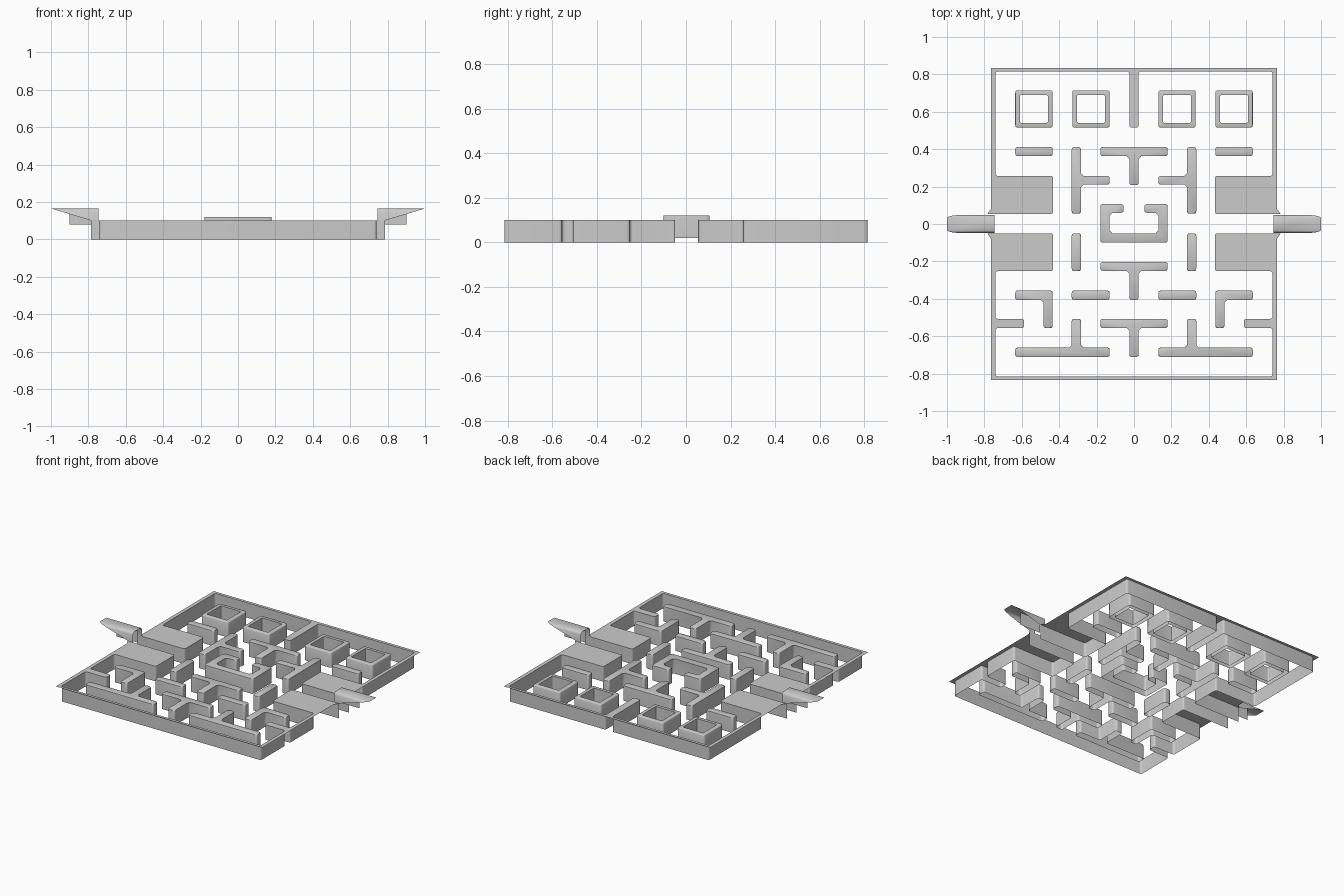
import bpy, bmesh
from mathutils import Vector

if "Cube" in bpy.data.objects:
    bpy.data.objects.remove(bpy.data.objects["Cube"])

grey = bpy.data.materials.new("light_grey")
grey.diffuse_color = (0.6, 0.6, 0.6, 1)
grey.use_nodes = True
grey.node_tree.nodes["Principled BSDF"].inputs["Base Color"].default_value = grey.diffuse_color
TOP = 0.1


def finish(name, bm):
    me = bpy.data.meshes.new(name)
    bm.to_mesh(me)
    bm.free()
    ob = bpy.data.objects.new(name, me)
    bpy.context.collection.objects.link(ob)
    me.materials.append(grey)
    bpy.ops.object.select_all(action='DESELECT')
    ob.select_set(True)
    bpy.context.view_layer.objects.active = ob
    bpy.ops.object.shade_smooth_by_angle(angle=0.9)
    return ob


def rounded(pts, r=0.014, closed=True, seg=4):
    """Replace each corner by a short curve."""
    pts = [Vector(p) for p in pts]
    out = []
    for i, p in enumerate(pts):
        if not closed and i in (0, len(pts) - 1):
            out.append(p)
            continue
        a, b = pts[i - 1] - p, pts[(i + 1) % len(pts)] - p
        a, b = p + a.normalized() * r, p + b.normalized() * r
        for k in range(seg + 1):
            t = k / seg
            out.append(a * (1 - t) ** 2 + p * 2 * t * (1 - t) + b * t * t)
    return out


def ccw(pts):
    area = sum(pts[i - 1][0] * p[1] - p[0] * pts[i - 1][1] for i, p in enumerate(pts))
    return pts if area > 0 else pts[::-1]


def drop_walls(bm, rim, z0, pairs):
    """Hang a wall below the rim vertices."""
    low = [bm.verts.new((v.co.x, v.co.y, z0)) for v in rim]
    for i, j in pairs:
        bm.faces.new((low[i], low[j], rim[j], rim[i]))
    return [bm.edges.get((rim[i], rim[j])) for i, j in pairs]


def soften(bm, edges):
    bmesh.ops.bevel(bm, geom=edges, offset=0.005, segments=2, profile=0.5, affect='EDGES')


def loop_pairs(n):
    return [(i, (i + 1) % n) for i in range(n)]


def island(name, pts, z0=0.0):
    """Hollow raised wall, open underneath."""
    loop = rounded(ccw(pts))
    bm = bmesh.new()
    rim = [bm.verts.new((p.x, p.y, z0 + TOP)) for p in loop]
    bm.faces.new(rim)
    soften(bm, drop_walls(bm, rim, z0, loop_pairs(len(rim))))
    finish(name, bm)


def box(x0, x1, y0, y1):
    return [(x0, y0), (x1, y0), (x1, y1), (x0, y1)]


def square_ring(name, x0, x1, y0, y1, w=0.026):
    bm = bmesh.new()
    outer = rounded(box(x0, x1, y0, y1))
    inner = rounded(box(x0 + w, x1 - w, y0 + w, y1 - w), 0.006)
    o = [bm.verts.new((p.x, p.y, TOP)) for p in outer]
    n = [bm.verts.new((p.x, p.y, TOP)) for p in inner]
    pairs = loop_pairs(len(o))
    for i, j in pairs:
        bm.faces.new((o[i], o[j], n[j], n[i]))
    edges = drop_walls(bm, o, 0, pairs)
    drop_walls(bm, n, 0, [(j, i) for i, j in pairs])
    soften(bm, edges)
    finish(name, bm)


def both_sides(name, pts):
    island("left_" + name, pts)
    island("right_" + name, [(-x, y) for x, y in pts])


def sym(left):
    """Complete a left half outline with its mirror image."""
    return left + [(-x, y) for x, y in reversed(left)]


# square rings at the back
for x0 in (-0.635, -0.33, 0.13, 0.435):
    square_ring("square_ring", x0, x0 + 0.2, 0.515, 0.715)

# paired walls
both_sides("back_bar", box(-0.635, -0.435, 0.363, 0.411))
both_sides("side_tee", [(-0.333, 0.055), (-0.284, 0.055), (-0.284, 0.21), (-0.13, 0.21),
                        (-0.13, 0.257), (-0.284, 0.257), (-0.284, 0.411), (-0.333, 0.411)])
both_sides("side_bar", box(-0.333, -0.284, -0.252, -0.05))
both_sides("front_bar", box(-0.333, -0.13, -0.405, -0.356))
both_sides("front_hook", [(-0.635, -0.356), (-0.635, -0.405), (-0.484, -0.405),
                          (-0.484, -0.556), (-0.435, -0.556), (-0.435, -0.356)])
both_sides("front_tee", [(-0.635, -0.71), (-0.13, -0.71), (-0.13, -0.661), (-0.284, -0.661),
                         (-0.284, -0.507), (-0.333, -0.507), (-0.333, -0.661), (-0.635, -0.661)])

# centre tees
for y in (0.411, -0.202, -0.507):
    island("centre_tee", sym([(-0.18, y), (-0.18, y - 0.048), (-0.025, y - 0.048),
                              (-0.025, y - 0.203)]))

# raised centre pen with a gap at the back
island("centre_pen", sym([(-0.056, 0.06), (-0.056, 0.106), (-0.18, 0.106), (-0.18, -0.1)])[:4]
       + [(0.18, -0.1), (0.18, 0.106), (0.056, 0.106), (0.056, 0.06),
          (0.13, 0.06), (0.13, -0.05), (-0.13, -0.05), (-0.13, 0.06)], z0=0.02)


# outer border: thin wall along the playfield plus a flat flange outwards
def border(name, left_path, side):
    path = rounded(sym(left_path), closed=False)
    frame = [Vector(p) for p in ((0.765, side * 0.08), (0.765, side * 0.835),
                                 (-0.765, side * 0.835), (-0.765, side * 0.08))]
    if side < 0:
        path.reverse()
        frame.reverse()
    bm = bmesh.new()
    rim = [bm.verts.new((p.x, p.y, TOP)) for p in path]
    bm.faces.new(rim + [bm.verts.new((p.x, p.y, TOP)) for p in frame])
    drop_walls(bm, rim, 0, [(i, i + 1) for i in range(len(rim) - 1)])
    finish(name, bm)


border("back_border", [(-0.785, 0.053), (-0.432, 0.053), (-0.432, 0.257), (-0.74, 0.257),
                       (-0.74, 0.815), (-0.025, 0.815), (-0.025, 0.515)], 1)
border("front_border", [(-0.785, -0.05), (-0.432, -0.05), (-0.432, -0.252), (-0.74, -0.252),
                        (-0.74, -0.507), (-0.587, -0.507), (-0.587, -0.556), (-0.74, -0.556),
                        (-0.74, -0.815)], -1)

# slanted tunnel hoods with a centre fin
half = [(-0.048, 0.089), (-0.048, 0.148), (-0.043, 0.159), (-0.035, 0.165)]
arch = half + [(-y, z) for y, z in reversed(half)]
for s, side in ((-1, "left"), (1, "right")):
    bm = bmesh.new()
    near = [bm.verts.new((s * 0.745, y, z)) for y, z in arch]
    far = [bm.verts.new((s * (1 - (0.165 - z) / 0.3), y, z)) for y, z in arch]
    for i in range(len(arch) - 1):
        quad = (near[i], far[i], far[i + 1], near[i + 1])
        bm.faces.new(quad if s > 0 else quad[::-1])
    finish(side + "_tunnel_hood", bm)
    bm = bmesh.new()
    bm.faces.new([bm.verts.new((s * x, 0, z)) for x, z in
                  ((0.745, 0.08), (0.9, 0.08), (0.9, 0.165), (0.745, 0.165))])
    finish(side + "_tunnel_fin", bm)
